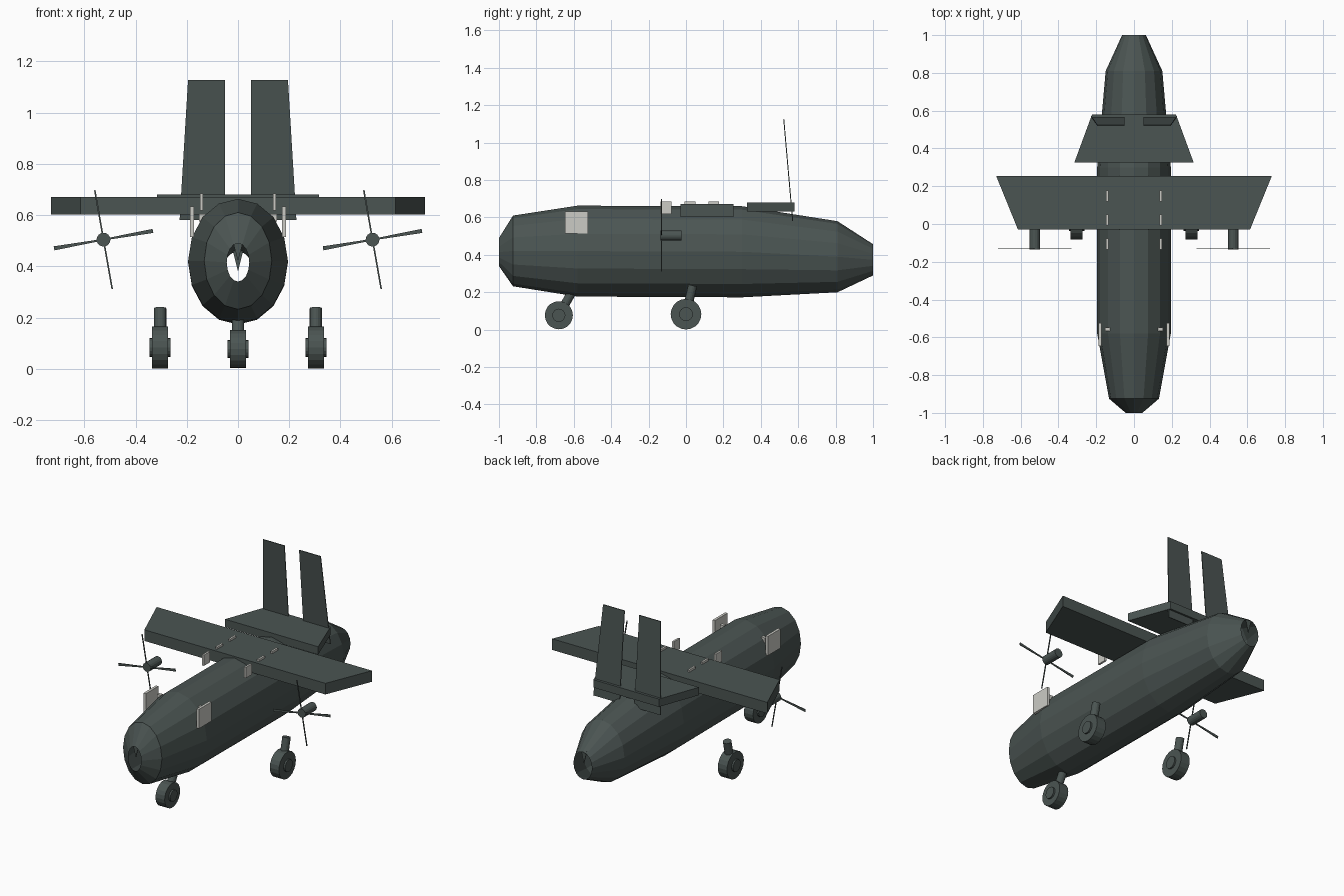
import bpy, bmesh, math
from mathutils import Vector, Matrix

cube = bpy.data.objects.get("Cube")
if cube:
    bpy.data.objects.remove(cube, do_unlink=True)


def material(name, rgb):
    m = bpy.data.materials.new(name)
    m.use_nodes = True
    m.diffuse_color = (*rgb, 1)
    m.node_tree.nodes["Principled BSDF"].inputs["Base Color"].default_value = (*rgb, 1)
    return m


GREY = material("dark green grey", (0.07, 0.09, 0.085))
PALE = material("pale grey", (0.6, 0.6, 0.56))


def finish(name, bm, mat=GREY):
    if not name.startswith("fuselage"):
        bmesh.ops.recalc_face_normals(bm, faces=bm.faces)
    mesh = bpy.data.meshes.new(name)
    bm.to_mesh(mesh)
    bm.free()
    mesh.materials.append(mat)
    obj = bpy.data.objects.new(name, mesh)
    bpy.context.collection.objects.link(obj)
    return obj


def prism(name, outline, offset, mat=GREY):
    """Solid made by sweeping a flat outline along an offset."""
    bm = bmesh.new()
    face = bm.faces.new([bm.verts.new(p) for p in outline])
    swept = bmesh.ops.extrude_face_region(bm, geom=[face])["geom"]
    bmesh.ops.translate(bm, vec=offset, verts=[g for g in swept if isinstance(g, bmesh.types.BMVert)])
    return finish(name, bm, mat)


def box(name, centre, size, mat=GREY):
    bm = bmesh.new()
    bmesh.ops.create_cube(bm, size=1, matrix=Matrix.Translation(centre) @ Matrix.Diagonal((*size, 1)))
    return finish(name, bm, mat)


def rod(name, start, end, radius, sides=16):
    a, b = Vector(start), Vector(end)
    turn = (b - a).to_track_quat('Z', 'Y').to_matrix().to_4x4()
    bm = bmesh.new()
    bmesh.ops.create_cone(bm, cap_ends=True, segments=sides, radius1=radius, radius2=radius,
                          depth=(b - a).length, matrix=Matrix.Translation((a + b) / 2) @ turn)
    return finish(name, bm)


# Open-ended faceted fuselage: y, half width, bottom, top
SECTIONS = [(-1, 0.044, 0.34, 0.49), (-0.925, 0.132, 0.232, 0.61), (-0.58, 0.195, 0.177, 0.663),
            (0.3, 0.195, 0.173, 0.66), (0.81, 0.15, 0.2, 0.58), (1, 0.063, 0.29, 0.457)]
SIDES = 16
bm = bmesh.new()
rings = []
for y, half, low, high in SECTIONS:
    ring = []
    for i in range(SIDES):
        t = math.tau * i / SIDES
        ring.append(bm.verts.new((half * math.sin(t), y, (low + high) / 2 + (high - low) / 2 * math.cos(t))))
    rings.append(ring)
for a, b in zip(rings, rings[1:]):
    for i in range(SIDES):
        j = (i + 1) % SIDES
        bm.faces.new((a[i], b[i], b[j], a[j]))
if sum(f.normal.dot(f.calc_center_median() - Vector((0, 0, 0.42)))
       for f in bm.faces if f.normal_update() is None) < 0:
    bmesh.ops.reverse_faces(bm, faces=bm.faces)
finish("fuselage", bm)

# Small wedges inside the nose and tail openings
for name, y, top, tip in (("nose_wedge", -0.99, 0.495, 0.42), ("tail_wedge", 0.985, 0.46, 0.38)):
    prism(name, [(-0.02, y, top), (0.02, y, top), (0, y, tip)], (0, 0.004, 0))


# Wing and tailplane, both tapered slabs
def slab(name, y0, half0, y1, half1, z, thick):
    prism(name, [(-half0, y0, z), (half0, y0, z), (half1, y1, z), (-half1, y1, z)], (0, 0, thick))


slab("wing", -0.03, 0.614, 0.255, 0.73, 0.603, 0.068)
slab("tailplane", 0.325, 0.316, 0.58, 0.222, 0.632, 0.048)

for side, s in (("right", -1), ("left", 1)):
    # Tall thin fin leaning forward
    prism("tail_fin_" + side, [(s * 0.05, 0.568, 0.58), (s * 0.228, 0.568, 0.58),
                               (s * 0.195, 0.52, 1.127), (s * 0.05, 0.52, 1.127)], (0, 0.005, 0))

    # Engine with a four-bladed propeller
    x, z = s * 0.525, 0.504
    rod("engine_" + side, (x, -0.135, z), (x, -0.025, z), 0.027)
    for k in range(4):
        t = math.radians(10 + 90 * k)
        out = Vector((math.cos(t), 0, math.sin(t)))
        across = Vector((-math.sin(t), 0, math.cos(t)))
        hub = Vector((x, -0.133, z))
        tip_half = 0.008 if k % 2 == 0 else 0.003
        prism(f"propeller_blade_{side}_{k + 1}",
              [hub - across * 0.003, hub + out * 0.196 - across * tip_half,
               hub + out * 0.196 + across * tip_half, hub + across * 0.003], (0, 0.004, 0))

    # Side panels and the small blocks inside them
    box("side_panel_" + side, (s * 0.18, -0.586, 0.574), (0.016, 0.122, 0.118), PALE)
    box("panel_block_" + side, (s * 0.14, -0.557, 0.59), (0.026, 0.02, 0.03), PALE)

    # Row of upright plates through the wing
    for k in range(3):
        box(f"wing_plate_{side}_{k + 1}", (s * 0.142, -0.106 + 0.127 * k, 0.651), (0.012, 0.058, 0.066), PALE)


# Landing gear: tyre, protruding hub and slanted strut
def gear(name, x, y, z, radius, hub, strut_top):
    rod(name + "_wheel", (x - 0.031, y, z), (x + 0.031, y, z), radius, 20)
    rod(name + "_hub", (x - 0.041, y, z), (x + 0.041, y, z), hub)
    rod(name + "_strut", (x, y, z), (x, *strut_top), 0.024)


gear("nose_gear", 0, -0.68, 0.077, 0.075, 0.035, (-0.605, 0.21))
gear("main_gear_right", -0.304, 0, 0.083, 0.082, 0.037, (0.036, 0.236))
gear("main_gear_left", 0.304, 0, 0.083, 0.082, 0.037, (0.036, 0.236))
